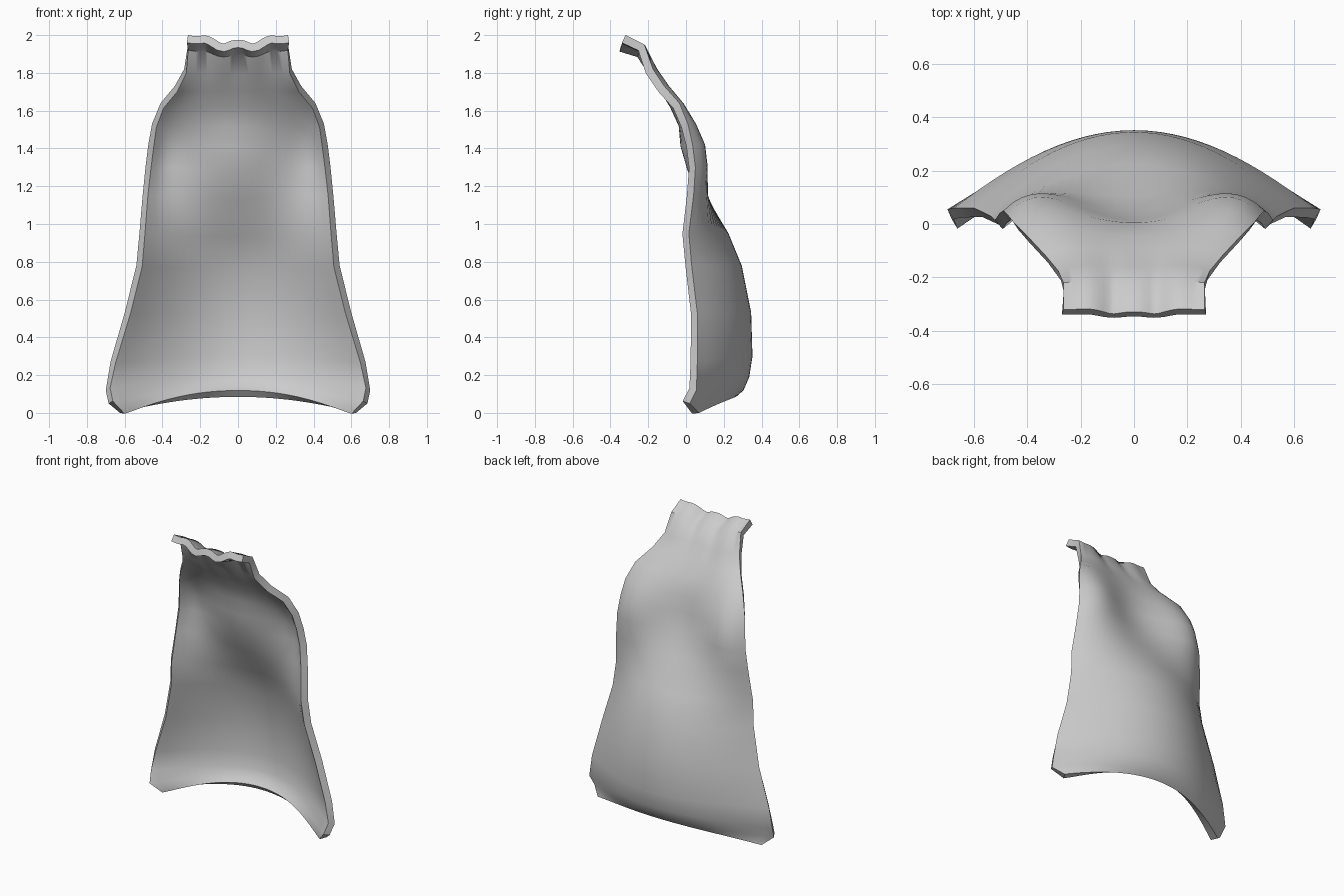
import bpy, math

if "Cube" in bpy.data.objects:
    bpy.data.objects.remove(bpy.data.objects["Cube"])

# Cross-section rows, top to bottom: edge z, centre z, half width, edge y, mid y, centre y
ROWS = [
    (2.00, 1.975, .265, -.320, -.325, -.330),
    (1.95, 1.930, .265, -.220, -.220, -.225),
    (1.82, 1.82, .285, -.175, -.155, -.160),
    (1.73, 1.73, .335, -.115, -.090, -.100),
    (1.64, 1.64, .410, -.035, -.020, -.045),
    (1.53, 1.53, .455, .010, .045, .005),
    (1.42, 1.42, .475, .035, .085, .015),
    (1.30, 1.30, .490, .050, .105, .050),
    (1.15, 1.15, .505, .040, .117, .105),
    (0.95, 0.95, .522, .015, .165, .225),
    (0.78, 0.78, .538, .030, .220, .295),
    (0.53, 0.53, .600, .060, .257, .345),
    (0.27, 0.30, .675, .060, .257, .352),
    (0.12, 0.19, .700, .055, .237, .335),
    (0.05, 0.12, .685, .020, .212, .305),
    (0.00, 0.085, .625, .070, .200, .265),
]
COLS = 28
MID = 0.55


def section(t, edge, mid, centre):
    """Even quartic through the centre, mid and edge depths."""
    m = MID * MID
    a = edge - centre
    c = (mid - centre - a * m) / (m * m - m)
    return centre + (a - c) * t * t + c * t ** 4


# Draped sheet
verts, faces = [], []
for r, (ze, zc, w, ye, ym, yc) in enumerate(ROWS):
    for i in range(COLS + 1):
        t = -1 + 2 * i / COLS
        z = zc + (ze - zc) * t * t
        y = section(t, ye, ym, yc)
        if r < 3:
            # gathered ripples along the neck edge
            fade = (1, .6, .25)[r]
            x = abs(t * w)
            ripple = .022 * math.exp(-((x - .08) / .035) ** 2)
            crest = .012 * math.exp(-((x - .17) / .04) ** 2)
            z += fade * (crest - ripple)
            y -= fade * (ripple - crest) * .4
        verts.append((t * w, y, z))
n = COLS + 1
for r in range(len(ROWS) - 1):
    for i in range(COLS):
        a = r * n + i
        faces.append((a, a + 1, a + n + 1, a + n))

mesh = bpy.data.meshes.new("cape")
mesh.from_pydata(verts, [], faces)
cape = bpy.data.objects.new("cape", mesh)
bpy.context.collection.objects.link(cape)

# Thickness towards the inside
solid = cape.modifiers.new("thickness", 'SOLIDIFY')
solid.thickness = 0.045
solid.offset = -1

bpy.context.view_layer.objects.active = cape
cape.select_set(True)
bpy.ops.object.modifier_apply(modifier=solid.name)
bpy.ops.object.shade_smooth_by_angle(angle=math.radians(40))
